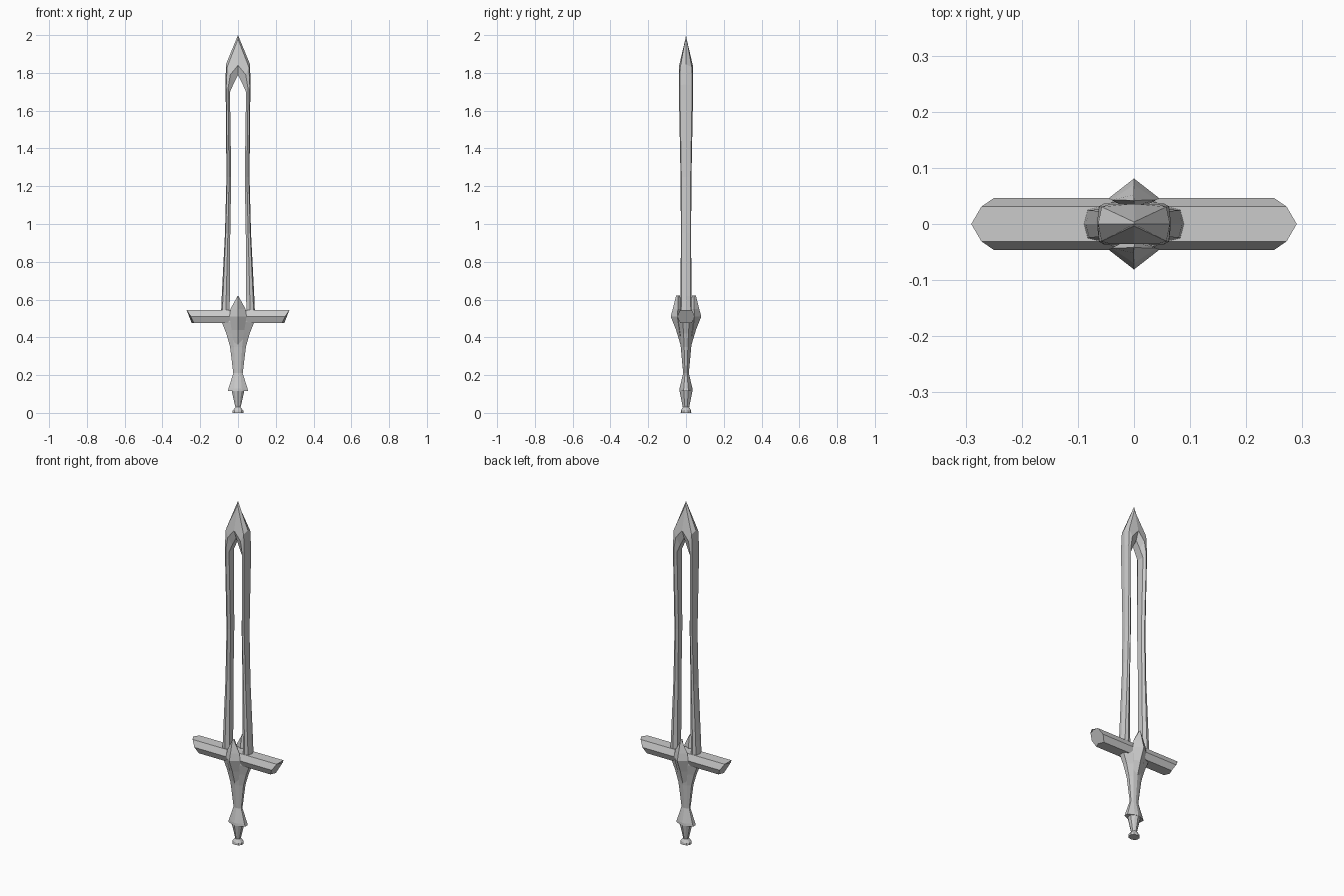
import bpy, bmesh

if "Cube" in bpy.data.objects:
    bpy.data.objects.remove(bpy.data.objects["Cube"])


def loft(name, rings, cap_start=True, cap_end=True, mirror=None):
    """Skin a series of equal-length point rings into a faceted solid."""
    bm = bmesh.new()
    vs = [[bm.verts.new(p) for p in ring] for ring in rings]
    n = len(rings[0])
    for a, b in zip(vs, vs[1:]):
        for i in range(n):
            j = (i + 1) % n
            bm.faces.new((a[i], a[j], b[j], b[i]))
    if cap_start:
        bm.faces.new(vs[0])
    if cap_end:
        bm.faces.new(vs[-1])
    if mirror is not None:
        geo = bm.verts[:] + bm.edges[:] + bm.faces[:]
        dup = bmesh.ops.duplicate(bm, geom=geo)["geom"]
        for v in dup:
            if isinstance(v, bmesh.types.BMVert):
                v.co[mirror] *= -1
    bmesh.ops.remove_doubles(bm, verts=bm.verts, dist=0.0005)
    bmesh.ops.dissolve_degenerate(bm, edges=bm.edges, dist=0.0001)
    bmesh.ops.recalc_face_normals(bm, faces=bm.faces)
    mesh = bpy.data.meshes.new(name)
    bm.to_mesh(mesh)
    bm.free()
    obj = bpy.data.objects.new(name, mesh)
    bpy.context.collection.objects.link(obj)
    return obj


# Handle with pommel and flared collar: (z, half width, ridge half width, half depth)
def grip_ring(z, w, e, d):
    half = [(w, 0.35 * d), (e, 0.82 * d), (0, d), (-e, 0.82 * d), (-w, 0.35 * d)]
    return [(x, y, z) for x, y in half] + [(-x, -y, z) for x, y in half]


grip = [(0, .030, .020, .028), (.012, .028, .018, .027), (.03, .014, .008, .017),
        (.115, .033, .018, .034)]
loft("pommel", [grip_ring(*s) for s in grip])
handle = [(.115, .055, .020, .035), (.13, .050, .020, .034), (.21, .025, .013, .015),
          (.35, .042, .022, .028), (.42, .062, .030, .037), (.48, .086, .040, .047),
          (.53, .086, .040, .047)]
loft("handle", [grip_ring(*s) for s in handle])

# Crossguard: hexagonal bar with slanted, pointed ends
end = [(.29, 0, .545), (.272, .031, .545), (.25, .046, .51), (.232, .031, .475),
       (.245, 0, .475), (.232, -.031, .475), (.25, -.046, .51), (.272, -.031, .545)]
loft("crossguard", [[(-x, y, z) for x, y, z in end], end])


# Front and back emblems: (z, half width, ridge depth, side depth, back depth)
def emblem_ring(z, w, ridge, side, back):
    return [(0, -ridge, z), (w, -side, z), (0, -back, z), (-w, -side, z)]


emblem = [(.36, .022, .029, .022, .01), (.44, .034, .053, .036, .02),
          (.51, .045, .081, .046, .02), (.55, .040, .070, .043, .022),
          (.622, .0, .052, .042, .032)]
loft("emblem", [emblem_ring(*s) for s in emblem], mirror=1)


# Split blade: each prong is lofted up to the centre plane, then mirrored
def blade_ring(xo, zo, xi, zi, t, bevel=.15, by=.85, mid=.55, iy=.6):
    def at(f, y):
        return (xo + (xi - xo) * f, y, zo + (zi - zo) * f)
    return [at(0, 0), at(bevel, by * t), at(mid, t), at(1, iy * t),
            at(1, -iy * t), at(mid, -t), at(bevel, -by * t)]


blade = [(.090, .52, .045, .52, .030), (.086, .62, .043, .62, .029),
         (.069, .95, .041, .95, .027), (.061, 1.25, .036, 1.25, .029),
         (.065, 1.66, .042, 1.66, .037), (.066, 1.74, .042, 1.70, .037),
         (.064, 1.845, .022, 1.745, .036),
         (0, 2.0, 0, 1.79, .036, .1, .1, .76, .5)]
loft("split_blade", [blade_ring(*s) for s in blade], cap_end=False, mirror=0)
